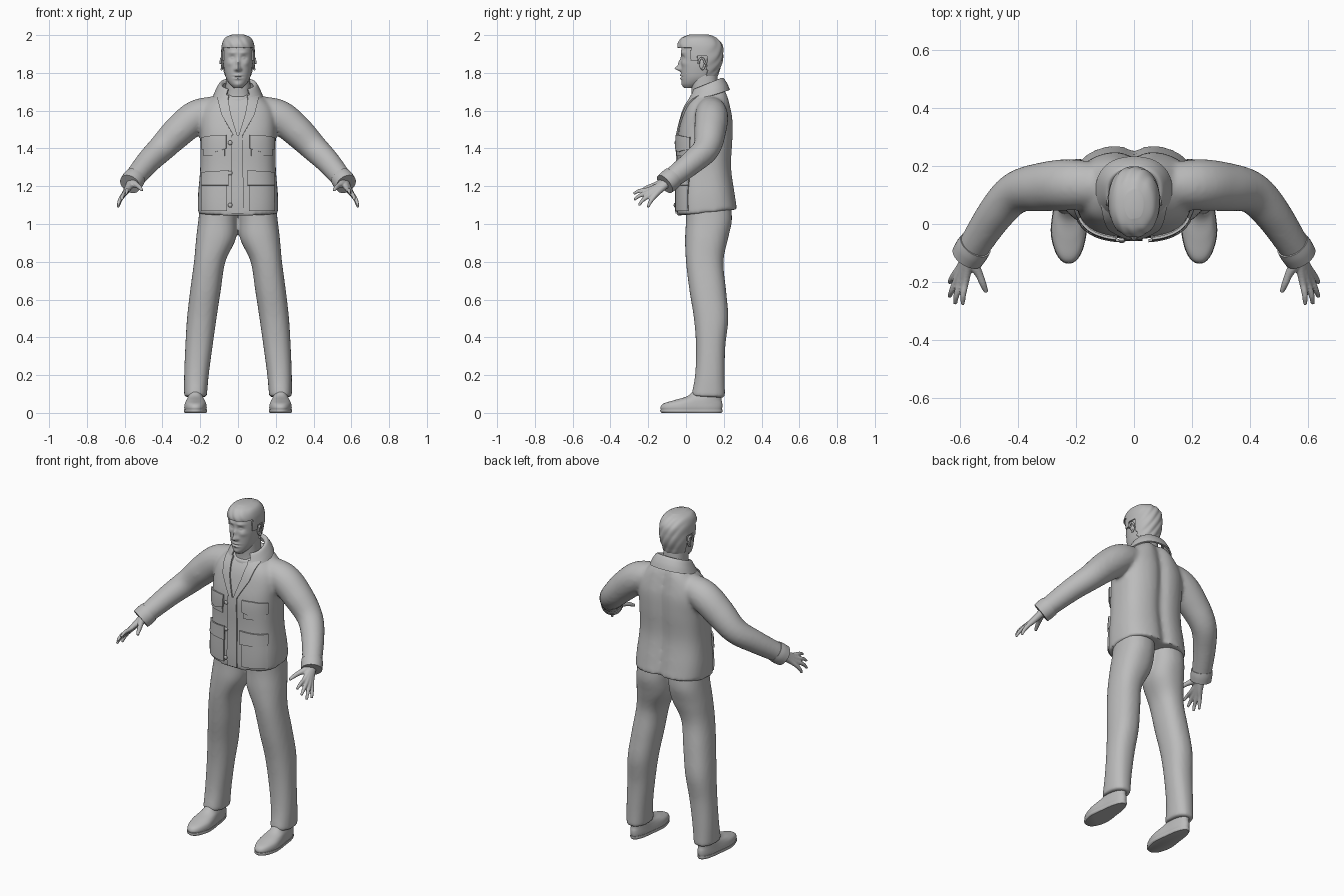
import bpy, bmesh
from math import sin, cos, pi, exp, copysign
from mathutils import Vector
from mathutils.bvhtree import BVHTree

if "Cube" in bpy.data.objects:
    bpy.data.objects.remove(bpy.data.objects["Cube"])

grey = bpy.data.materials.new("plain_grey")
grey.use_nodes = True
COLOUR = (0.5, 0.5, 0.5, 1)
grey.diffuse_color = COLOUR
grey.node_tree.nodes["Principled BSDF"].inputs["Base Color"].default_value = COLOUR


def spline(rows, steps):
    """Catmull-Rom through tuples of any length."""
    out = []
    for i in range(len(rows) - 1):
        a, b, c, d = (rows[min(max(i + k, 0), len(rows) - 1)] for k in (-1, 0, 1, 2))
        for s in range(steps):
            t = s / steps
            out.append([q + t / 2 * (r - p + t * (2*p - 5*q + 4*r - e + t * (3*(q - r) + e - p)))
                        for p, q, r, e in zip(a, b, c, d)])
    return out + [list(rows[-1])]


def skin(bm, rings, caps=True):
    n = len(rings[0])
    vs = [[bm.verts.new(co) for co in r] for r in rings]
    for a, b in zip(vs, vs[1:]):
        for i in range(n):
            bm.faces.new((a[i], a[(i + 1) % n], b[(i + 1) % n], b[i]))
    if caps:
        bm.faces.new(vs[0][::-1])
        bm.faces.new(vs[-1])


def loft(bm, rows, power=2.3, seg=48, steps=5, caps=True):
    """Rows: z, centre x, half width, front y, back y, slope of the ring."""
    rings = []
    for z, cx, w, yf, yb, slope in spline(rows, steps):
        ring = []
        for i in range(seg):
            a = 2 * pi * i / seg
            x = copysign(abs(cos(a)) ** (2 / power), cos(a)) * w
            y = copysign(abs(sin(a)) ** (2 / power), sin(a)) * (yb - yf) / 2
            ring.append((cx + x, (yf + yb) / 2 + y, z + slope * y))
        rings.append(ring)
    skin(bm, rings, caps)


def tube(bm, rows, seg=20, steps=5):
    """Rows: x, y, z, radius."""
    pts = spline(rows, steps)
    rings = []
    for i, p in enumerate(pts):
        t = (Vector(pts[min(i + 1, len(pts) - 1)][:3]) - Vector(pts[max(i - 1, 0)][:3])).normalized()
        u = Vector((0, 0, 1)).cross(t).normalized()
        v = t.cross(u)
        rings.append([Vector(p[:3]) + p[3] * (u * cos(2*pi*k/seg) + v * sin(2*pi*k/seg)) for k in range(seg)])
    skin(bm, rings)


def mirror(bm):
    new = bmesh.ops.duplicate(bm, geom=bm.verts[:] + bm.edges[:] + bm.faces[:])["geom"]
    for e in new:
        if isinstance(e, bmesh.types.BMVert):
            e.co.x *= -1
    bmesh.ops.reverse_faces(bm, faces=[f for f in new if isinstance(f, bmesh.types.BMFace)])


def finish(name, bm, voxel=0, smooth=0, thick=0, angle=0.8):
    bmesh.ops.recalc_face_normals(bm, faces=bm.faces)
    me = bpy.data.meshes.new(name)
    bm.to_mesh(me)
    bm.free()
    ob = bpy.data.objects.new(name, me)
    bpy.context.collection.objects.link(ob)
    me.materials.append(grey)
    if voxel:
        m = ob.modifiers.new("blend", "REMESH")
        m.mode, m.voxel_size = "VOXEL", voxel
    if smooth:
        m = ob.modifiers.new("soften", "SMOOTH")
        m.factor, m.iterations = 0.5, smooth
    if thick:
        m = ob.modifiers.new("thickness", "SOLIDIFY")
        m.thickness, m.offset = thick, 0
    bpy.ops.object.select_all(action="DESELECT")
    ob.select_set(True)
    bpy.context.view_layer.objects.active = ob
    for m in list(ob.modifiers):
        bpy.ops.object.modifier_apply(modifier=m.name)
    bpy.ops.object.shade_smooth_by_angle(angle=angle)
    return ob


# Jacket: torso and both sleeves blended together
bm = bmesh.new()
tube(bm, [(.08, .13, 1.61, .07), (.21, .135, 1.573, .088), (.31, .128, 1.495, .085), (.405, .108, 1.4, .073),
          (.48, .03, 1.325, .064), (.565, -.1, 1.222, .053)])
mirror(bm)
loft(bm, [(1.06, 0, .213, -.05, .275, .1), (1.15, 0, .212, -.05, .262, .05), (1.3, 0, .2, -.045, .243, 0),
          (1.45, 0, .2, -.045, .25, 0), (1.55, 0, .2, -.025, .25, 0), (1.62, 0, .18, -.002, .238, 0),
          (1.675, 0, .13, .025, .222, .1), (1.71, 0, .085, .05, .2, .2)], power=2.7)
for v in bm.verts:
    if v.co.y > .15 and abs(v.co.x) < .2:
        v.co.y -= .022 * exp(-(v.co.x / .035) ** 2)
jacket = finish("jacket", bm, voxel=.011, smooth=6)
front = BVHTree.FromObject(jacket, bpy.context.evaluated_depsgraph_get())


def surface_y(x, z):
    hit = front.ray_cast(Vector((x, -1, z)), Vector((0, 1, 0)))[0]
    return hit.y if hit else .05


def patch(name, quads, lift=.004, both=True, n=10):
    """Cloth panels laid on the jacket front, corners given as x, z."""
    bm = bmesh.new()
    for a, b, c, d in quads:
        grid = []
        for i in range(n + 1):
            row = []
            for j in range(n + 1):
                s, t = i / n, j / n
                x, z = ((1-t) * ((1-s) * a[k] + s * b[k]) + t * ((1-s) * d[k] + s * c[k]) for k in (0, 1))
                row.append(bm.verts.new((x, surface_y(x, z) - lift, z)))
            grid.append(row)
        for i in range(n):
            for j in range(n):
                bm.faces.new((grid[i][j], grid[i+1][j], grid[i+1][j+1], grid[i][j+1]))
    bmesh.ops.remove_doubles(bm, verts=bm.verts, dist=.0005)
    if both:
        mirror(bm)
    finish(name, bm, thick=.009)


patch("lapels", [((.055, 1.675), (.112, 1.68), (.088, 1.58), (.038, 1.58)),
                 ((.038, 1.58), (.088, 1.58), (.025, 1.47), (.004, 1.47))], lift=.006)
patch("front_placket", [((-.035, 1.47), (.025, 1.47), (.03, 1.055), (-.035, 1.055))], both=False)
patch("chest_pockets", [((.07, 1.45), (.18, 1.45), (.178, 1.36), (.07, 1.36))], lift=.003)
patch("chest_flaps", [((.062, 1.47), (.125, 1.47), (.125, 1.38), (.062, 1.4)),
                      ((.125, 1.47), (.188, 1.46), (.188, 1.395), (.125, 1.38))], lift=.01)
patch("hip_pockets", [((.058, 1.26), (.188, 1.26), (.192, 1.07), (.058, 1.07))], lift=.004)
patch("hip_flaps", [((.05, 1.285), (.19, 1.275), (.192, 1.205), (.05, 1.205))], lift=.012)

# Jacket buttons
bm = bmesh.new()
for z in (1.43, 1.27, 1.1):
    new = bmesh.ops.create_uvsphere(bm, u_segments=16, v_segments=8, radius=.012)["verts"]
    for v in new:
        v.co.y *= .5
        v.co += Vector((-.042, surface_y(-.042, z) - .01, z))
finish("buttons", bm)

# Turned collar, open at the front
bm = bmesh.new()
loft(bm, [(1.672, 0, .128, .0, .228, .32), (1.705, 0, .114, .018, .215, .36), (1.738, 0, .094, .035, .193, .4),
          (1.728, 0, .082, .045, .182, .4)], caps=False)
bmesh.ops.delete(bm, geom=[f for f in bm.faces
                           if f.calc_center_median().y < .09 and abs(f.calc_center_median().x) < .055],
                 context="FACES")
finish("collar", bm, thick=.009)

# Sleeve cuffs
bm = bmesh.new()
tube(bm, [(.545, -.07, 1.247, .058), (.557, -.088, 1.231, .06), (.572, -.112, 1.211, .058)], seg=32)
mirror(bm)
finish("cuffs", bm)

# Hands: each digit runs from the wrist through its knuckle to the tip
bm = bmesh.new()
wrist = (.562, -.09, 1.226, .024)
for palm, knuckle, joint, tip in (
        ((.572, -.15, 1.2), (.58, -.2, 1.182), (.588, -.245, 1.176), (.589, -.278, 1.16)),
        ((.58, -.15, 1.193), (.597, -.2, 1.167), (.611, -.245, 1.15), (.615, -.275, 1.128)),
        ((.587, -.148, 1.184), (.609, -.19, 1.152), (.626, -.228, 1.127), (.635, -.25, 1.098)),
        ((.592, -.143, 1.174), (.614, -.17, 1.143), (.628, -.19, 1.115), (.635, -.202, 1.088))):
    tube(bm, [wrist, palm + (.017,), knuckle + (.0125,), joint + (.0105,), tip + (.007,)], seg=12)
tube(bm, [wrist, (.55, -.14, 1.213, .02), (.532, -.175, 1.203, .014), (.52, -.205, 1.193, .012),
          (.508, -.235, 1.178, .008)], seg=12)
mirror(bm)
finish("hands", bm, voxel=.0045, smooth=3)

# Trousers
bm = bmesh.new()
loft(bm, [(.085, .225, .06, .028, .207, -.06), (.2, .22, .065, .048, .205, 0), (.35, .207, .072, .053, .208, 0),
          (.5, .192, .078, .042, .224, 0), (.65, .172, .081, .018, .212, 0), (.8, .15, .083, 0, .198, 0),
          (.92, .117, .105, -.005, .222, 0), (1.02, .107, .103, 0, .243, 0), (1.12, .1, .1, 0, .235, 0)])
mirror(bm)
finish("trousers", bm, voxel=.01, smooth=6)

# Shoes and soles, narrowed at the heel
for name, rows in (
        ("shoes", [(.012, .225, .06, -.13, .188, 0), (.03, .225, .063, -.135, .192, 0),
                   (.05, .225, .061, -.118, .192, 0), (.068, .225, .057, -.06, .188, 0),
                   (.09, .225, .051, .01, .187, 0), (.13, .225, .046, .05, .185, 0)]),
        ("soles", [(0, .225, .06, -.128, .188, 0), (.008, .225, .065, -.136, .193, 0),
                   (.018, .225, .064, -.136, .193, 0)])):
    bm = bmesh.new()
    loft(bm, rows, power=2.2)
    for v in bm.verts:
        v.co.x = .225 + (v.co.x - .225) * (1 - .22 * min(max(v.co.y / .1 + .3, 0), 1))
    mirror(bm)
    finish(name, bm)

# Neck
bm = bmesh.new()
loft(bm, [(1.64, 0, .085, .025, .19, 0), (1.69, 0, .068, .03, .172, 0), (1.8, 0, .064, .02, .165, 0)])
finish("neck", bm)

# Undershirt neckline
bm = bmesh.new()
loft(bm, [(1.66, 0, .09, .015, .19, .25), (1.685, 0, .078, .02, .18, .25), (1.692, 0, .07, .028, .175, .25)])
finish("undershirt_neckband", bm)

# Head, with the face shaped by soft bumps: x, z, width, height, push forward
skull = [(1.72, 0, .022, -.008, .05, 0), (1.742, 0, .045, -.02, .1, 0), (1.775, 0, .064, -.024, .148, 0),
         (1.82, 0, .074, -.026, .168, 0), (1.86, 0, .079, -.026, .181, 0), (1.9, 0, .08, -.026, .185, 0),
         (1.945, 0, .076, -.02, .18, 0), (1.977, 0, .06, .002, .15, 0), (1.992, 0, .025, .04, .11, 0)]
bumps = [(0, 1.823, .012, .013, .03), (0, 1.85, .009, .022, .015), (.013, 1.818, .008, .008, .009),
         (.031, 1.88, .016, .011, -.011), (.03, 1.907, .022, .008, .006), (.045, 1.85, .016, .014, .005),
         (0, 1.787, .022, .006, .008), (0, 1.779, .024, .0025, -.006), (0, 1.77, .018, .006, .008),
         (0, 1.737, .018, .013, .005), (.03, 1.879, .009, .006, .007)]
bm = bmesh.new()
loft(bm, skull, power=2.2, seg=96, steps=9)
for v in bm.verts:
    if v.co.y < .05:
        x, z = abs(v.co.x), v.co.z
        v.co.y -= sum(h * exp(-((x - bx) / w) ** 2 - ((z - bz) / t) ** 2) for bx, bz, w, t, h in bumps)
finish("head", bm, angle=1.2)

# Short hair: an enlarged shell trimmed along the hairline
bm = bmesh.new()
loft(bm, [(z + max(0, z - 1.9) * .08, cx, w + .006, yf - .009 - .012 * (z > 1.94), yb + .008, s)
          for z, cx, w, yf, yb, s in skull], power=2.2, seg=96, steps=9)


def below_hairline(co):
    line = 1.935 if co.y < .025 else 1.865 if co.y < .06 else 1.89 if co.y < .11 else 1.785
    return co.z < line


bmesh.ops.delete(bm, geom=[f for f in bm.faces if below_hairline(f.calc_center_median())], context="FACES")
for v in bm.verts:
    v.co.y -= .002 * sin(v.co.x * 160 + v.co.z * 90)
finish("hair", bm, thick=.007)

# Ears: a rim around a flat shell
bm = bmesh.new()
rim = [(.084 + .008 * (1 - cos(a)) / 2, .083 + .016 * cos(a + pi) * -1, 1.848 + .03 * sin(a), .0055)
       for a in (i * pi / 6 - pi / 2 for i in range(10))]
tube(bm, rim, seg=10, steps=3)
for v in bmesh.ops.create_uvsphere(bm, u_segments=16, v_segments=10, radius=1)["verts"]:
    v.co = Vector((.081 + v.co.x * .007, .085 + v.co.y * .015, 1.847 + v.co.z * .029))
mirror(bm)
finish("ears", bm)
